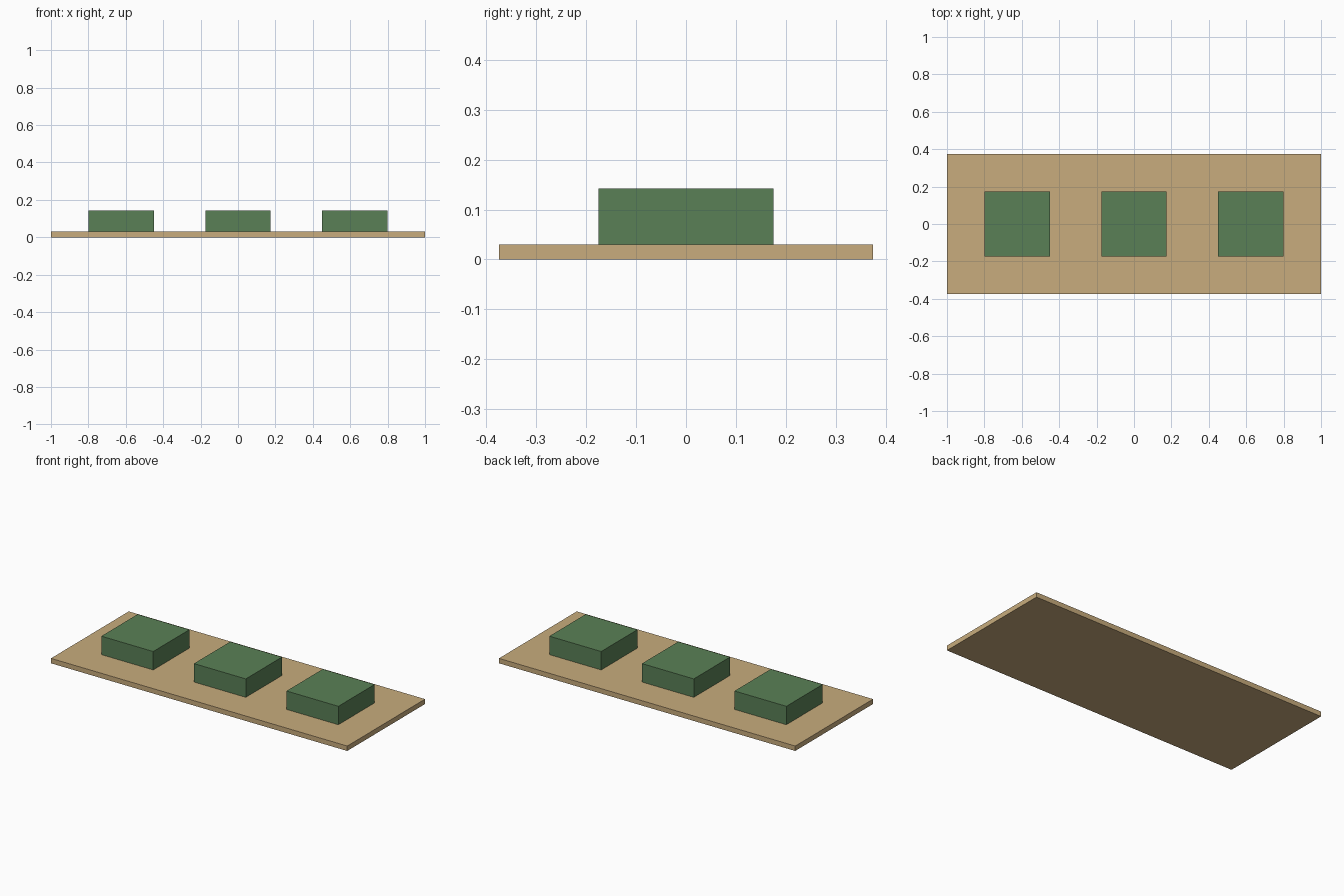
import bpy

if "Cube" in bpy.data.objects:
    bpy.data.objects.remove(bpy.data.objects["Cube"])


def material(name, color):
    mat = bpy.data.materials.new(name)
    mat.diffuse_color = (*color, 1.0)
    mat.use_nodes = True
    mat.node_tree.nodes["Principled BSDF"].inputs["Base Color"].default_value = mat.diffuse_color
    return mat


def box(name, size, base, mat):
    """Box of the given size whose bottom face is centred on base."""
    x, y, z = base
    bpy.ops.mesh.primitive_cube_add(size=1, location=(x, y, z + size[2] / 2))
    obj = bpy.context.object
    obj.name = name
    obj.scale = size
    bpy.ops.object.transform_apply(location=False, rotation=False, scale=True)
    obj.data.materials.append(mat)
    return obj


tan = material("tan", (0.578, 0.413, 0.205))
green = material("green", (0.102, 0.216, 0.093))

# Flat board
BOARD_H = 0.03
box("board", (2.0, 0.75, BOARD_H), (0, 0, 0), tan)

# Row of three square blocks standing on the board
for name, x in (("left", -0.625), ("middle", 0.0), ("right", 0.625)):
    box(f"{name}_block", (0.35, 0.35, 0.1125), (x, 0, BOARD_H), green)
